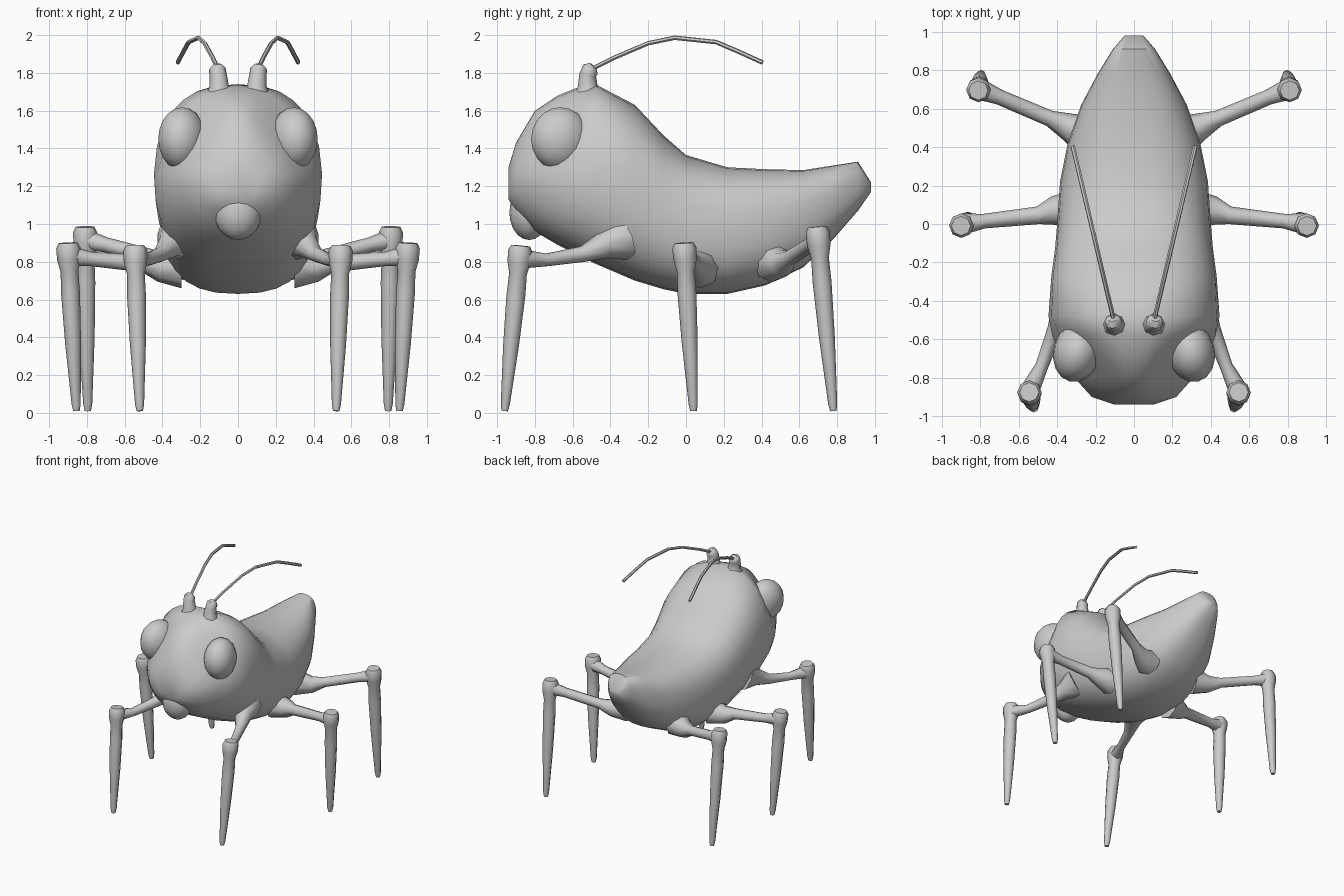
import bpy, bmesh, math
from mathutils import Vector, Matrix

if "Cube" in bpy.data.objects:
    bpy.data.objects.remove(bpy.data.objects["Cube"])


def finish(name, bm, mirror=False, angle=50):
    bmesh.ops.recalc_face_normals(bm, faces=bm.faces)
    me = bpy.data.meshes.new(name)
    bm.to_mesh(me)
    bm.free()
    ob = bpy.data.objects.new(name, me)
    bpy.context.collection.objects.link(ob)
    if mirror:
        ob.modifiers.new("Mirror", 'MIRROR').use_mirror_merge = False
    bpy.ops.object.select_all(action='DESELECT')
    ob.select_set(True)
    bpy.context.view_layer.objects.active = ob
    bpy.ops.object.shade_smooth_by_angle(angle=math.radians(angle))
    return ob


def loft(bm, rings):
    rows = [[bm.verts.new(p) for p in r] for r in rings]
    n = len(rows[0])
    for a, b in zip(rows, rows[1:]):
        for i in range(n):
            bm.faces.new((a[i], a[(i + 1) % n], b[(i + 1) % n], b[i]))
    bm.faces.new(rows[0])
    bm.faces.new(rows[-1])


def tube(name, pts, sides=8):
    """Tapered tube through (x, y, z, radius) points, mirrored across x."""
    P = [Vector(p[:3]) for p in pts]
    side = None
    rings = []
    for i, p in enumerate(P):
        t = (P[min(i + 1, len(P) - 1)] - P[max(i - 1, 0)]).normalized()
        if side is None:
            side = t.orthogonal()
        side = (side - t * side.dot(t)).normalized()
        up = t.cross(side)
        rings.append([p + pts[i][3] * (math.cos(a) * side + math.sin(a) * up)
                      for a in (2 * math.pi * k / sides for k in range(sides))])
    bm = bmesh.new()
    loft(bm, rings)
    return finish(name, bm, True)


def ellipsoid(name, centre, radii, mirror, tilt=0.0):
    bm = bmesh.new()
    m = (Matrix.Translation(centre) @ Matrix.Rotation(tilt, 4, 'Z')
         @ Matrix.Diagonal((*radii, 1)))
    bmesh.ops.create_uvsphere(bm, u_segments=16, v_segments=10, radius=1, matrix=m)
    return finish(name, bm, mirror)


# Body: slices of (y, top z, bottom z, half width, narrowing of the brow)
slices = [
    (-0.94, 1.30, 1.13, 0.10, 0.2), (-0.90, 1.43, 1.07, 0.22, 0.4),
    (-0.80, 1.60, 0.96, 0.31, 0.6), (-0.68, 1.68, 0.89, 0.385, 0.5),
    (-0.58, 1.72, 0.84, 0.425, 0.25), (-0.48, 1.74, 0.79, 0.445, 0.05),
    (-0.27, 1.63, 0.70, 0.43, 0), (-0.12, 1.47, 0.655, 0.41, 0),
    (0.00, 1.365, 0.63, 0.40, 0), (0.22, 1.30, 0.63, 0.385, 0),
    (0.42, 1.29, 0.675, 0.345, 0), (0.62, 1.285, 0.77, 0.275, 0),
    (0.78, 1.31, 0.92, 0.19, 0), (0.91, 1.33, 1.07, 0.11, 0),
    (0.98, 1.22, 1.17, 0.05, 0)]


def slice_ring(y, top, bottom, w, brow, n=28, e=2 / 2.5):
    ring = []
    for k in range(n):
        a = 2 * math.pi * k / n
        c, s = math.cos(a), math.sin(a)
        u = math.copysign(abs(c) ** e, c)
        v = math.copysign(abs(s) ** e, s)
        ring.append((w * u * (1 - brow * max(0, v)), y,
                     (top + bottom) / 2 + v * (top - bottom) / 2))
    return ring


bm = bmesh.new()
loft(bm, [slice_ring(*s) for s in slices])
finish("body", bm)

# Snout and eyes
ellipsoid("snout", (0, -0.83, 1.06), (0.125, 0.105, 0.145), False)
ellipsoid("eyes", (0.295, -0.665, 1.45), (0.125, 0.16, 0.168), True, 0.25)

# Antennae with their stubby sockets
tube("antenna_sockets", [(0.10, -0.52, 1.66, 0.08), (0.10, -0.52, 1.73, 0.052),
                         (0.105, -0.52, 1.79, 0.045), (0.11, -0.505, 1.82, 0.045),
                         (0.112, -0.49, 1.835, 0.025)])
side_path = [(-0.50, 1.82), (-0.38, 1.88), (-0.20, 1.957), (-0.06, 1.986),
             (0.16, 1.963), (0.28, 1.912), (0.405, 1.855)]
tube("antennae", [(0.11 + 0.236 * (y + 0.48), y, z, 0.012) for y, z in side_path], 6)

# Legs: flared hip and thigh, then knee and tapering shin
thighs = {
    "front": [(0.31, -0.34, 0.93, 0.13), (0.36, -0.44, 0.885, 0.07),
              (0.41, -0.55, 0.84, 0.042), (0.48, -0.74, 0.81, 0.034),
              (0.54, -0.86, 0.815, 0.05)],
    "middle": [(0.30, 0.07, 0.77, 0.11), (0.42, 0.07, 0.77, 0.075),
               (0.50, 0.045, 0.79, 0.046), (0.78, 0.015, 0.815, 0.038),
               (0.89, 0.0, 0.83, 0.055)],
    "rear": [(0.24, 0.46, 0.80, 0.11), (0.35, 0.51, 0.79, 0.07),
             (0.44, 0.55, 0.82, 0.042), (0.70, 0.66, 0.89, 0.04),
             (0.80, 0.70, 0.915, 0.055)]}
knees = {"front": ((0.545, -0.875, 0.885), (0.52, -0.96, 0.01)),
         "middle": ((0.90, -0.01, 0.90), (0.855, 0.04, 0.01)),
         "rear": ((0.81, 0.695, 0.985), (0.795, 0.78, 0.01))}
# fraction of the way down, radius
shin = [(0, 0.05), (0.03, 0.064), (0.10, 0.062), (0.17, 0.047),
        (0.30, 0.05), (0.60, 0.042), (0.96, 0.024), (1, 0.017)]
for pos in thighs:
    tube(pos + "_thighs", thighs[pos])
    a, b = map(Vector, knees[pos])
    tube(pos + "_shins", [(*a.lerp(b, f), r) for f, r in shin])
